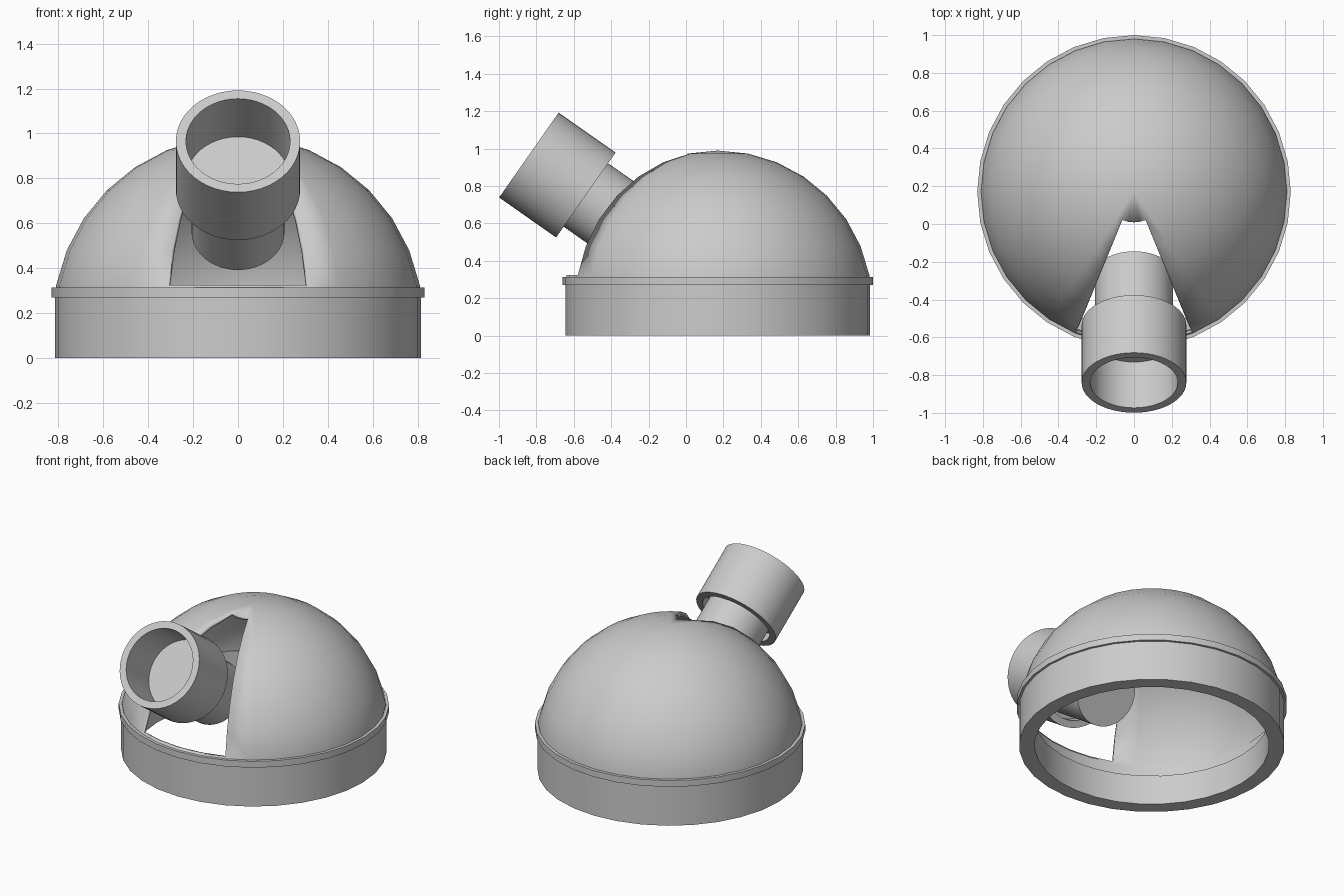
import bpy, bmesh, math
from mathutils import Matrix, Vector

if "Cube" in bpy.data.objects:
    bpy.data.objects.remove(bpy.data.objects["Cube"])

CY = 0.17        # y centre of the building
SEG = 32


def finish(bm, name, angle=40):
    mesh = bpy.data.meshes.new(name)
    bm.to_mesh(mesh)
    bm.free()
    ob = bpy.data.objects.new(name, mesh)
    bpy.context.collection.objects.link(ob)
    bpy.ops.object.select_all(action='DESELECT')
    ob.select_set(True)
    bpy.context.view_layer.objects.active = ob
    bpy.ops.object.shade_smooth_by_angle(angle=math.radians(angle))
    return ob


def lathe(name, profile, matrix, seg=SEG):
    """Revolve a closed (radius, height) profile around local z."""
    bm = bmesh.new()
    vs = [bm.verts.new((r, 0, z)) for r, z in profile]
    es = [bm.edges.new((vs[i], vs[(i + 1) % len(vs)])) for i in range(len(vs))]
    bmesh.ops.spin(bm, geom=vs + es, cent=(0, 0, 0), axis=(0, 0, 1),
                   angle=2 * math.pi, steps=seg, use_duplicate=False)
    bmesh.ops.remove_doubles(bm, verts=bm.verts, dist=1e-5)
    # drop the doubled line left on the axis
    bmesh.ops.delete(bm, geom=[e for e in bm.edges if not e.link_faces], context='EDGES')
    bmesh.ops.recalc_face_normals(bm, faces=bm.faces)
    bmesh.ops.transform(bm, matrix=matrix, verts=bm.verts)
    return finish(bm, name)


ground = Matrix.Translation((0, CY, 0))

# Round wall with an inner ledge, and the flange around its top
lathe("base_wall", [(.72, 0), (.815, 0), (.815, .29), (.785, .29), (.785, .2), (.72, .2)], ground)
lathe("base_flange", [(.785, .27), (.83, .27), (.83, .313), (.785, .313)], ground)

# Dome shell: upper half of a sphere with a four-segment slit at the front
R, CZ = 0.826, 0.163
bm = bmesh.new()
bmesh.ops.create_uvsphere(bm, u_segments=SEG, v_segments=16, radius=R)
bmesh.ops.delete(bm, geom=[v for v in bm.verts if v.co.z < -.01], context='VERTS')
slit = []
for f in bm.faces:
    c = f.calc_center_median()
    elev = math.degrees(math.atan2(c.z, math.hypot(c.x, c.y)))
    if c.y < 0 and abs(math.degrees(math.atan2(c.x, -c.y))) < 22.5 and 11.25 < elev < 78.75:
        slit.append(f)
bmesh.ops.delete(bm, geom=slit, context='FACES')
for v in bm.verts:                      # tuck the lowest row inside the wall
    if v.co.z < .01:
        v.co *= .81 / R
bmesh.ops.translate(bm, verts=bm.verts, vec=(0, CY, CZ))
dome = finish(bm, "dome")
solid = dome.modifiers.new("thickness", 'SOLIDIFY')
solid.thickness = 0.02
solid.offset = -1

# Telescope: local z runs from the open mouth down into the dome
axis = Vector((0, .819, -.574))
scope = Matrix.Translation((0, -.84, .965)) @ axis.to_track_quat('Z', 'Y').to_matrix().to_4x4()
lathe("telescope_barrel", [(.232, 0), (.277, 0), (.277, .372), (.232, .372)], scope, 48)
lathe("telescope_lens", [(0, .296), (.234, .296), (.234, .31), (0, .31)], scope, 48)
lathe("telescope_inner_tube", [(0, .3), (.207, .3), (.207, .704), (0, .704)], scope, 48)
